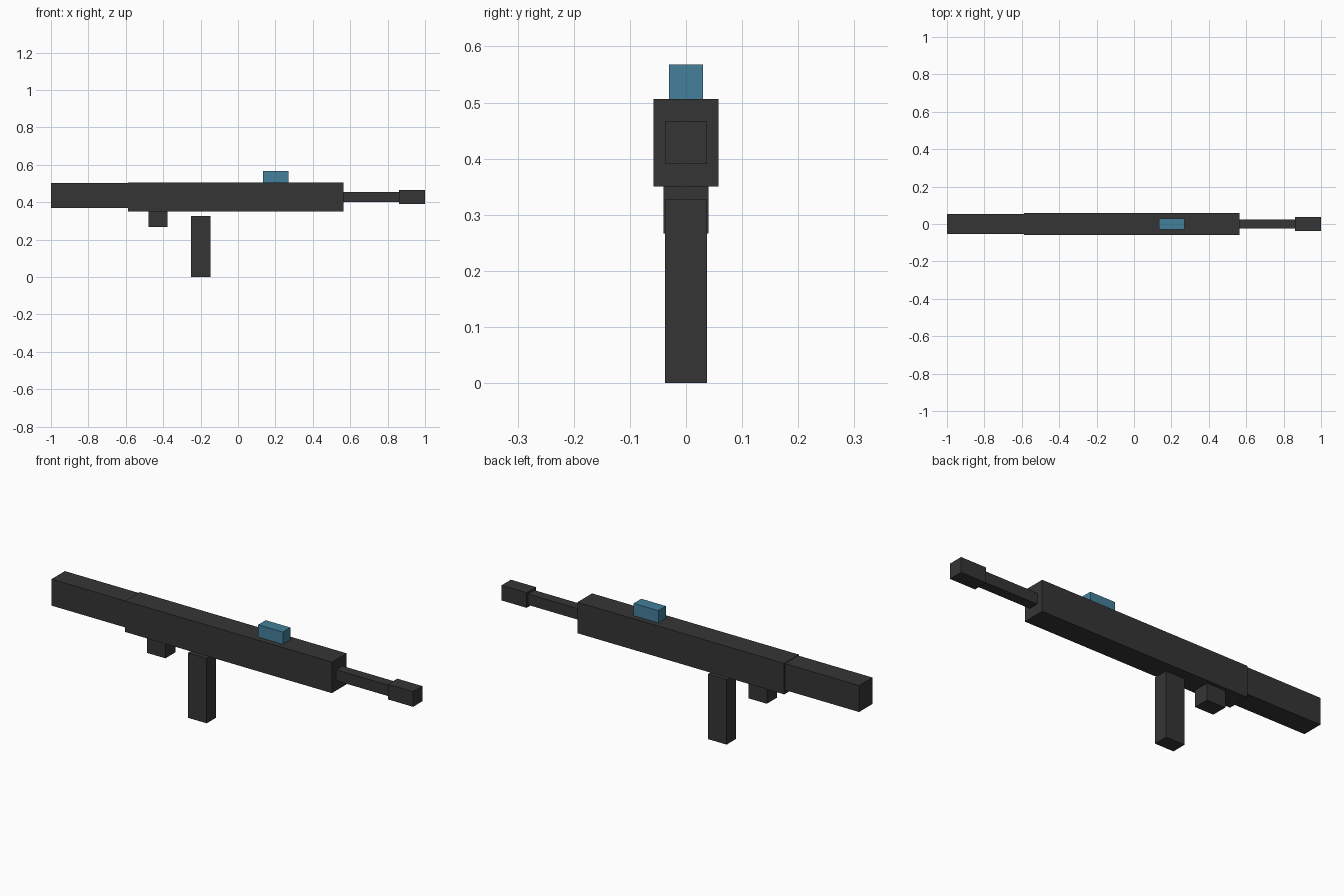
import bpy
from mathutils import Matrix, Vector
import bmesh

cube = bpy.data.objects.get("Cube")
if cube:
    bpy.data.objects.remove(cube, do_unlink=True)


def make_material(name, color):
    mat = bpy.data.materials.new(name)
    mat.use_nodes = True
    mat.diffuse_color = color
    mat.node_tree.nodes["Principled BSDF"].inputs["Base Color"].default_value = color
    return mat


charcoal = make_material("charcoal", (0.036, 0.036, 0.036, 1))
blue = make_material("steel blue", (0.056, 0.215, 0.325, 1))


def box(name, x, z, half_width, mat):
    """Box spanning x and z ranges, symmetric across y."""
    size = Vector((x[1] - x[0], 2 * half_width, z[1] - z[0]))
    mesh = bpy.data.meshes.new(name)
    bm = bmesh.new()
    bmesh.ops.create_cube(bm, size=1, matrix=Matrix.Diagonal(size).to_4x4())
    bm.to_mesh(mesh)
    bm.free()
    mesh.materials.append(mat)
    obj = bpy.data.objects.new(name, mesh)
    obj.location = (sum(x) / 2, 0, sum(z) / 2)
    bpy.context.collection.objects.link(obj)
    return obj


# Main length, rear to front
box("stock", (-1, -0.585), (0.37, 0.503), 0.053, charcoal)
box("body", (-0.587, 0.563), (0.35, 0.506), 0.058, charcoal)
box("barrel", (0.56, 0.865), (0.4, 0.455), 0.025, charcoal)
box("muzzle", (0.86, 1), (0.39, 0.466), 0.037, charcoal)

# Parts below the body; the magazine hangs with a small gap
box("grip", (-0.478, -0.376), (0.267, 0.352), 0.04, charcoal)
box("magazine", (-0.252, -0.148), (0, 0.327), 0.037, charcoal)

# Sight on top
box("sight", (0.133, 0.27), (0.505, 0.568), 0.03, blue)
